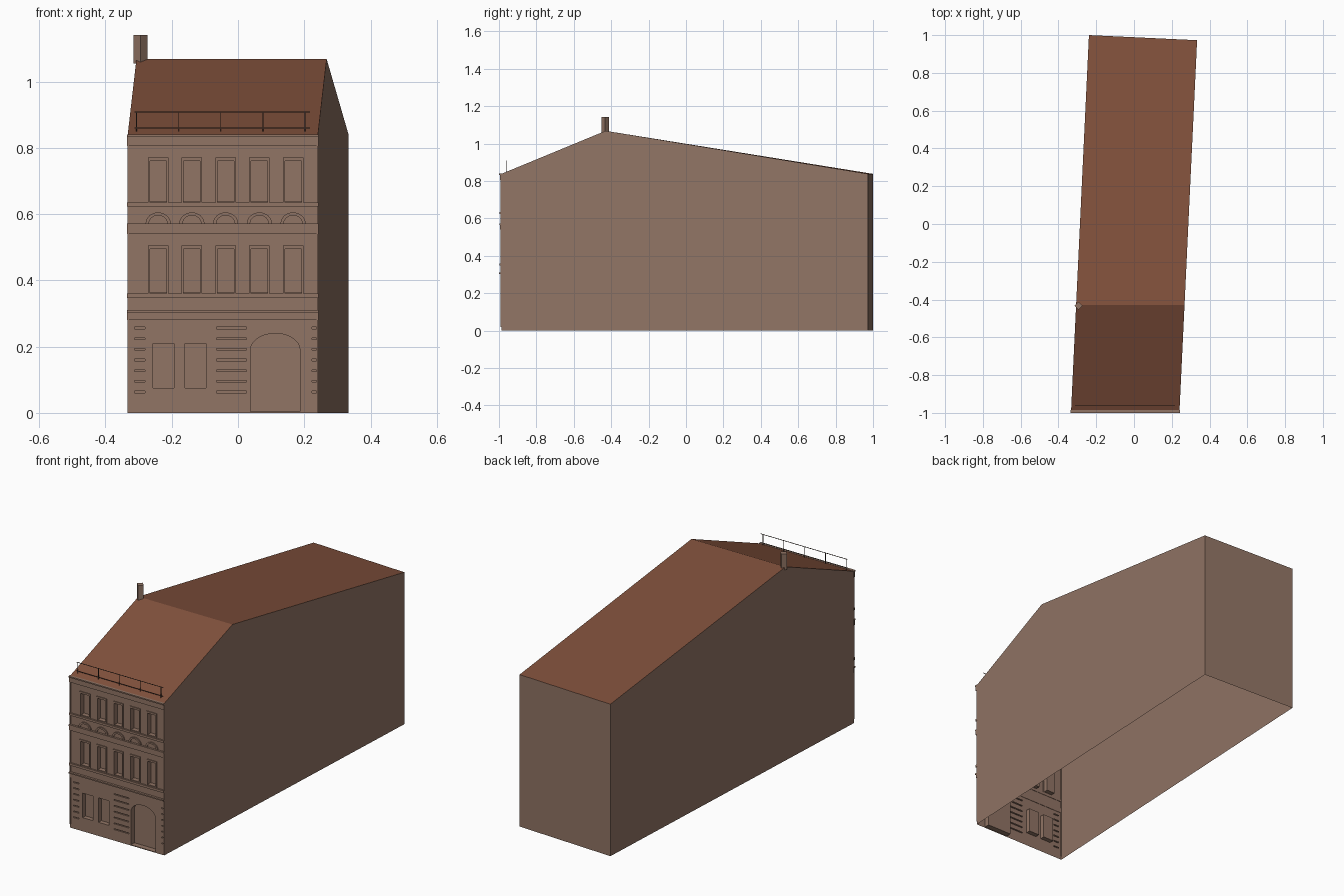
import bpy, bmesh, math
from mathutils import Vector

if "Cube" in bpy.data.objects:
    bpy.data.objects.remove(bpy.data.objects["Cube"])


def material(name, rgb):
    m = bpy.data.materials.new(name)
    m.diffuse_color = (*rgb, 1)
    m.use_nodes = True
    m.node_tree.nodes["Principled BSDF"].inputs["Base Color"].default_value = m.diffuse_color
    return m


WALL = material("brown render", (0.285, 0.177, 0.130))
ROOF = material("red brown tile", (0.215, 0.080, 0.044))
IRON = material("dark iron", (0.06, 0.04, 0.032))

FRONT = -0.987                     # facade plane
X0, X1 = -0.333, 0.241             # facade ends
EAVE, RIDGE_Y, RIDGE_Z = 0.838, -0.43, 1.068
WINDOWS = [-0.241 + 0.1018 * i for i in range(5)]


def finish(bm, name, mat):
    mesh = bpy.data.meshes.new(name)
    bm.to_mesh(mesh)
    bm.free()
    mesh.materials.append(mat)
    ob = bpy.data.objects.new(name, mesh)
    bpy.context.collection.objects.link(ob)
    return ob


def prism(bm, pts, y0, y1):
    """Closed x-z outline extruded from y0 to y1."""
    a = [bm.verts.new((x, y0, z)) for x, z in pts]
    b = [bm.verts.new((x, y1, z)) for x, z in pts]
    n = len(pts)
    faces = [bm.faces.new(a), bm.faces.new(b[::-1])]
    for i in range(n):
        j = (i + 1) % n
        faces.append(bm.faces.new((a[j], a[i], b[i], b[j])))
    bmesh.ops.recalc_face_normals(bm, faces=faces)


def rect(x0, x1, z0, z1):
    return [(x0, z0), (x1, z0), (x1, z1), (x0, z1)]


def arc(cx, cz, rx, rz, n):
    """Upper half ellipse from right to left."""
    return [(cx + rx * math.cos(math.pi * i / n), cz + rz * math.sin(math.pi * i / n))
            for i in range(n + 1)]


def sheet(bm, polys, pts):
    v = [bm.verts.new(p) for p in pts]
    for p in polys:
        bm.faces.new([v[i] for i in p])


# Slightly skewed plan: side walls lean toward +x going back
def left(y):
    return X0 + (y - FRONT) * 0.0475


def right(y):
    return X1 + (y - FRONT) * 0.0475


BL, BR = 1.0, 0.973                # back corners in y

# Side walls and back wall, open underneath
bm = bmesh.new()
for side, back in ((left, BL), (right, BR)):
    outline = [(FRONT, 0), (back, 0), (back, EAVE), (RIDGE_Y, RIDGE_Z), (FRONT, EAVE)]
    order = range(5) if side is right else range(4, -1, -1)
    sheet(bm, [list(order)], [(side(y), y, z) for y, z in outline])
sheet(bm, [(3, 2, 1, 0)], [(left(BL), BL, 0), (right(BR), BR, 0),
                           (right(BR), BR, EAVE), (left(BL), BL, EAVE)])
finish(bm, "side_and_back_walls", WALL)

# Roof slopes
bm = bmesh.new()
sheet(bm, [(0, 1, 2, 3), (3, 2, 4, 5)], [
    (left(FRONT), FRONT, EAVE), (right(FRONT), FRONT, EAVE),
    (right(RIDGE_Y), RIDGE_Y, RIDGE_Z), (left(RIDGE_Y), RIDGE_Y, RIDGE_Z),
    (right(BR), BR, EAVE), (left(BL), BL, EAVE)])
finish(bm, "roof", ROOF)

# Facade sheet with recessed openings: (outline, depth)
openings = []
for cx in WINDOWS:
    openings.append((rect(cx - 0.025, cx + 0.025, 0.365, 0.495), 0.025))
    openings.append((rect(cx - 0.025, cx + 0.025, 0.640, 0.760), 0.025))
openings.append((rect(-0.257, -0.193, 0.075, 0.21), 0.025))
openings.append((rect(-0.160, -0.097, 0.075, 0.21), 0.025))
openings.append(([(0.038, 0.004), (0.187, 0.004)] + arc(0.1125, 0.19, 0.0745, 0.05, 14), 0.03))
for i in range(7):                 # rustication grooves
    z = 0.063 + 0.0322 * i
    for a, b in ((-0.312, -0.280), (-0.065, 0.025), (0.224, 0.238)):
        openings.append((rect(a, b, z - 0.0025, z + 0.0025), 0.006))

bm = bmesh.new()


def loop(pts, y):
    v = [bm.verts.new((x, y, z)) for x, z in pts]
    return v, [bm.edges.new((v[i], v[(i + 1) % len(v)])) for i in range(len(v))]


edges = loop(rect(X0, X1, 0, EAVE), FRONT)[1]
rims = []
for pts, depth in openings:
    v, e = loop(pts, FRONT)
    edges += e
    rims.append((v, depth))
bmesh.ops.triangle_fill(bm, use_beauty=True, use_dissolve=False, edges=edges,
                        normal=Vector((0, -1, 0)))
for v, depth in rims:
    back = [bm.verts.new(p.co + Vector((0, depth, 0))) for p in v]
    n = len(v)
    for i in range(n):
        j = (i + 1) % n
        bm.faces.new((v[i], v[j], back[j], back[i]))
    bm.faces.new(back)
finish(bm, "facade", WALL)

# Cornices, sill courses, corner strips and base
bm = bmesh.new()
for z0, z1, out in ((0.280, 0.310, 0.005), (0.303, 0.310, 0.012), (0.347, 0.360, 0.009),
                    (0.540, 0.572, 0.007), (0.565, 0.572, 0.011), (0.623, 0.635, 0.009),
                    (0.805, 0.838, 0.007), (0.833, 0.840, 0.013)):
    prism(bm, rect(X0 - 0.002, X1 + 0.002, z0, z1), FRONT - out, FRONT + 0.002)
for x in (X0, X1 - 0.004):
    prism(bm, rect(x, x + 0.004, 0.02, 0.805), FRONT - 0.004, FRONT + 0.002)
finish(bm, "facade_bands", WALL)

# Window surrounds on the two upper floors
bm = bmesh.new()
for cx in WINDOWS:
    for z0, z1 in ((0.360, 0.505), (0.635, 0.770)):
        o, i = 0.031, 0.025
        prism(bm, [(cx - o, z0), (cx - i, z0), (cx - i, z1 - 0.01), (cx + i, z1 - 0.01),
                   (cx + i, z0), (cx + o, z0), (cx + o, z1), (cx - o, z1)],
              FRONT - 0.005, FRONT + 0.001)
finish(bm, "window_surrounds", WALL)

# Arched hoods over the first floor windows
bm = bmesh.new()
for cx in WINDOWS:
    prism(bm, arc(cx, 0.571, 0.038, 0.034, 12) + arc(cx, 0.571, 0.028, 0.025, 12)[::-1],
          FRONT - 0.006, FRONT + 0.001)
finish(bm, "arched_hoods", WALL)

# Chimney set diagonally on the ridge end
bm = bmesh.new()
bmesh.ops.create_cone(bm, cap_ends=True, segments=4, radius1=0.021, radius2=0.021, depth=0.087)
bmesh.ops.translate(bm, verts=bm.verts, vec=(-0.294, -0.432, 1.0975))
finish(bm, "chimney", WALL)

# Thin eaves railing: two rails and five posts
bm = bmesh.new()
RY, r = -0.96, 0.0012
for z in (0.86, 0.908):
    prism(bm, rect(-0.312, 0.218, z - r, z + r), RY - r, RY + r)
for i in range(5):
    x = -0.306 + 0.127 * i
    prism(bm, rect(x - r, x + r, 0.845, 0.91), RY - r, RY + r)
finish(bm, "eaves_railing", IRON)
